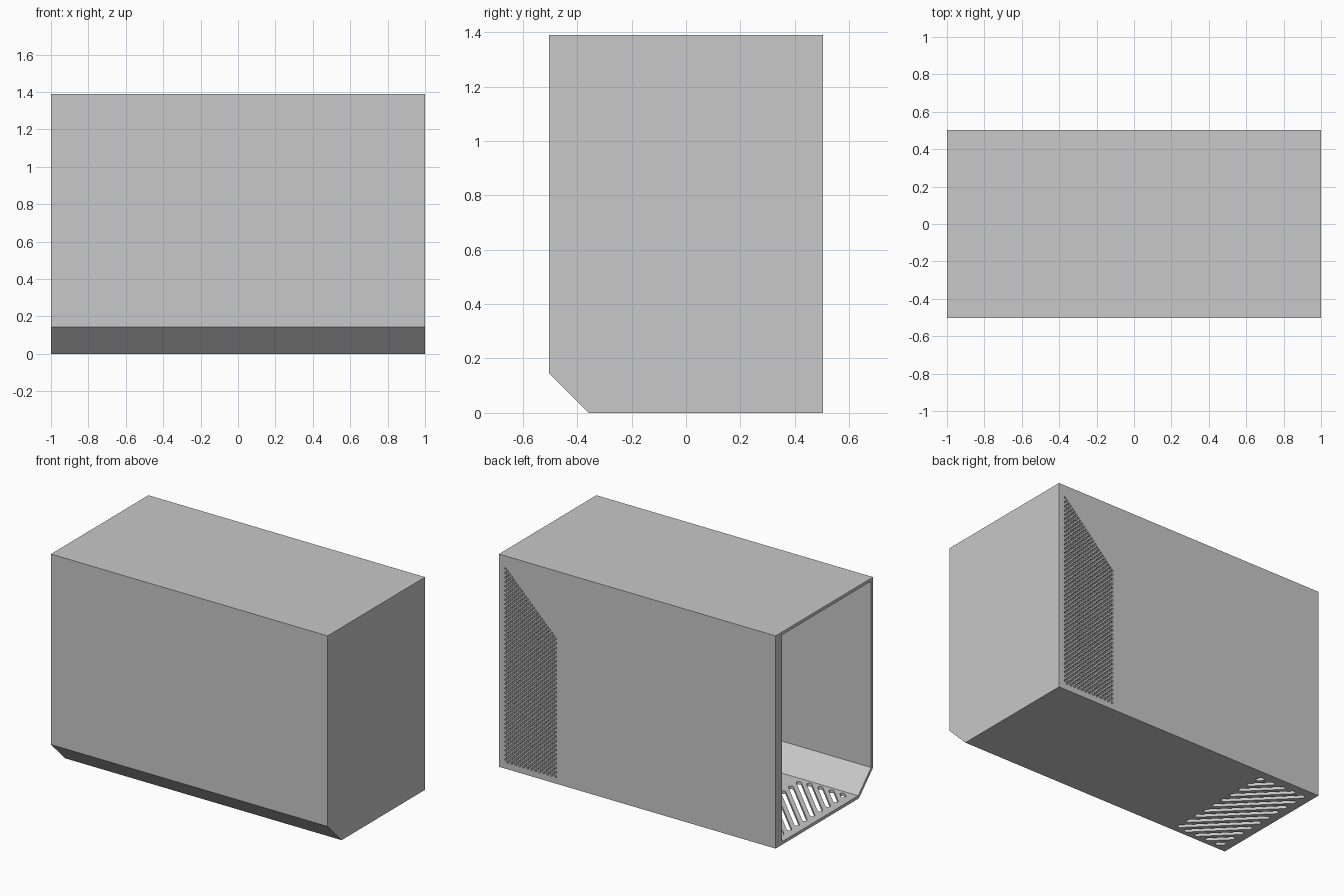
import bpy, bmesh, math
from mathutils import Vector

cube = bpy.data.objects.get("Cube")
if cube:
    bpy.data.objects.remove(cube, do_unlink=True)

HALF_X, HALF_Y, HEIGHT, CHAMFER, WALL = 1.0, 0.503, 1.39, 0.145, 0.02

grey = bpy.data.materials.new("plain grey")
grey.use_nodes = True
grey.diffuse_color = (0.58, 0.58, 0.58, 1)
grey.node_tree.nodes["Principled BSDF"].inputs["Base Color"].default_value = grey.diffuse_color


def make_object(name, bm):
    bmesh.ops.recalc_face_normals(bm, faces=bm.faces)
    mesh = bpy.data.meshes.new(name)
    bm.to_mesh(mesh)
    bm.free()
    mesh.materials.append(grey)
    obj = bpy.data.objects.new(name, mesh)
    bpy.context.collection.objects.link(obj)
    return obj


def add_prism(bm, points, depth):
    """Extrude a closed outline along a vector."""
    face = bm.faces.new([bm.verts.new(p) for p in points])
    top = bmesh.ops.extrude_face_region(bm, geom=[face])
    verts = [g for g in top["geom"] if isinstance(g, bmesh.types.BMVert)]
    bmesh.ops.translate(bm, verts=verts, vec=Vector(depth))


def cut(obj, cutter):
    cutter.hide_render = True
    mod = obj.modifiers.new("cut", "BOOLEAN")
    mod.operation, mod.solver, mod.object = "DIFFERENCE", "EXACT", cutter
    bpy.context.view_layer.objects.active = obj
    bpy.ops.object.modifier_apply(modifier=mod.name)
    bpy.data.objects.remove(cutter, do_unlink=True)


def side_outline(x, inset):
    """Side profile with the chamfered lower front edge."""
    y, top = HALF_Y - inset, HEIGHT - inset
    c = CHAMFER - inset * (2 - math.sqrt(2))
    return [(x, y, inset), (x, y, top), (x, -y, top),
            (x, -y, inset + c), (x, -y + c, inset)]


# Hollow case, open at one end
bm = bmesh.new()
add_prism(bm, side_outline(-HALF_X, 0), (2 * HALF_X, 0, 0))
case = make_object("case_shell", bm)
bm = bmesh.new()
add_prism(bm, side_outline(-HALF_X - 0.1, WALL), (2 * HALF_X + 0.1 - WALL, 0, 0))
cut(case, make_object("inside_cutter", bm))

# Diagonal rounded slots through the floor
bm = bmesh.new()
R = 0.015
x0, x1, y0, y1 = -0.95 + R, -0.59 - R, -0.33 + R, 0.45 - R
for k in range(14):
    c = -1.225 + 0.08 * k
    xa, xb = max(x0, c - y1), min(x1, c - y0)
    outline = []
    for x, start in ((xa, 45), (xb, 225)):
        for step in range(7):
            a = math.radians(start + step * 30)
            outline.append((x + R * math.cos(a), c - x + R * math.sin(a), -0.05))
    add_prism(bm, outline, (0, 0, 0.1))
cut(case, make_object("floor_slot_cutter", bm))

# Staggered perforation in the back wall, with a sloping upper edge
bm = bmesh.new()
P, R = 0.0145, 0.0078
for i in range(26):
    for j in range(i % 2, 90, 2):
        x, z = 0.59 + i * P, 0.045 + j * P
        if z > x + 0.38:
            continue
        hexagon = [(x + R * math.cos(math.radians(60 * s)), HALF_Y - 0.05,
                    z + R * math.sin(math.radians(60 * s))) for s in range(6)]
        add_prism(bm, hexagon, (0, 0.1, 0))
cut(case, make_object("back_vent_cutter", bm))

# Narrow lip along the back edge of the opening
bm = bmesh.new()
y = HALF_Y - 0.067
add_prism(bm, [(-HALF_X, y, WALL), (-HALF_X, HALF_Y - WALL, WALL),
               (-HALF_X, HALF_Y - WALL, HEIGHT - WALL), (-HALF_X, y, HEIGHT - WALL)],
          (WALL, 0, 0))
make_object("opening_lip", bm)
